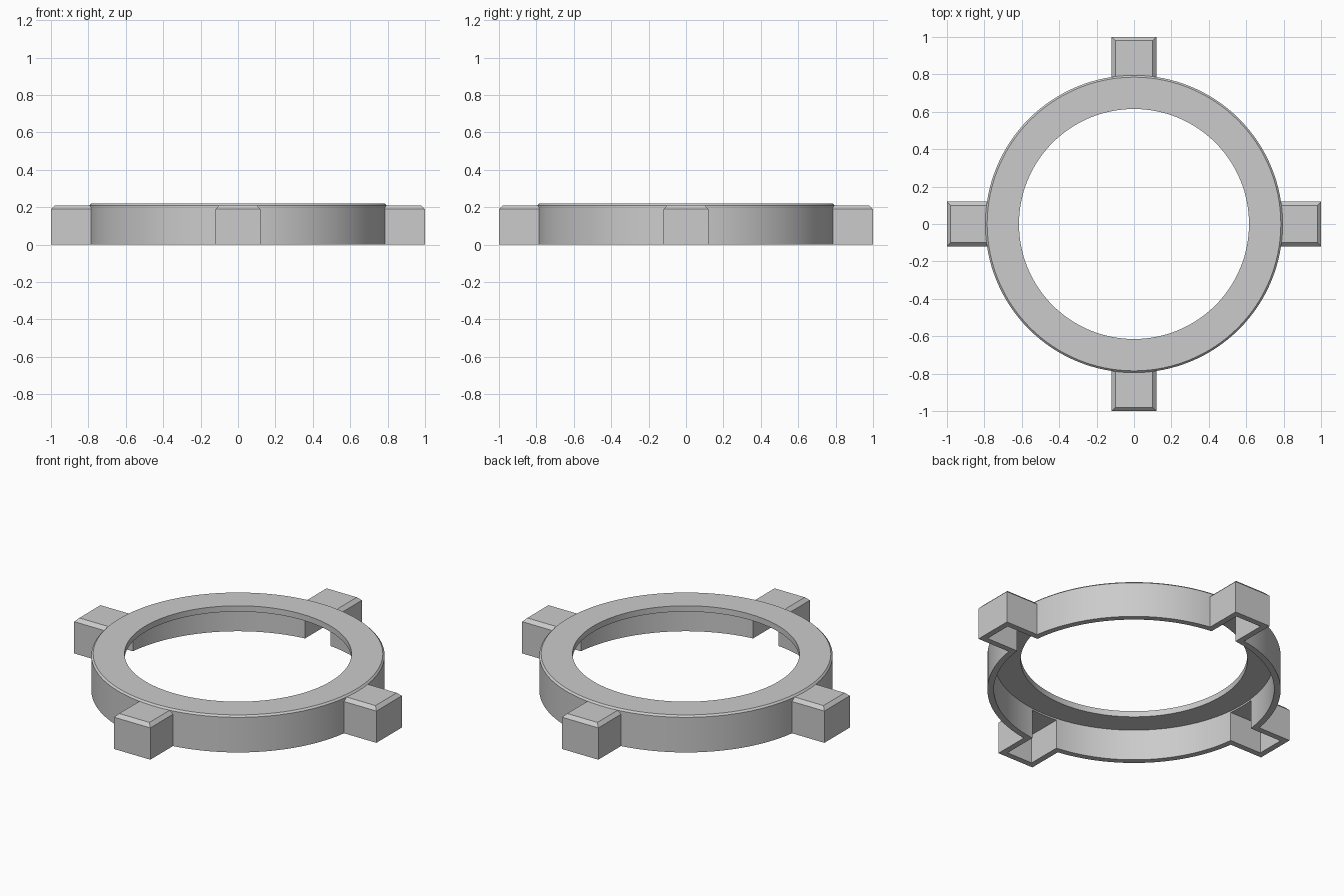
import bpy
import bmesh
from math import cos, sin, pi, radians

cube = bpy.data.objects.get("Cube")
if cube:
    bpy.data.objects.remove(cube, do_unlink=True)

SEGMENTS = 128
WALL = 0.035          # shell thickness
RING_R, RING_TOP, RING_BEVEL = 0.795, 0.22, 0.01
HOLE_R = 0.615
LUG_HALF, LUG_TOP, LUG_BEVEL = 0.12, 0.21, 0.02

grey = bpy.data.materials.new("plain_grey")
grey.use_nodes = True
grey.diffuse_color = (0.6, 0.6, 0.6, 1)
grey.node_tree.nodes["Principled BSDF"].inputs["Base Color"].default_value = (0.6, 0.6, 0.6, 1)


def circle(r, z):
    steps = [2 * pi * i / SEGMENTS for i in range(SEGMENTS)]
    return [(r * cos(a), r * sin(a), z) for a in steps]


def rectangle(hx, hy, z):
    return [(-hx, -hy, z), (hx, -hy, z), (hx, hy, z), (-hx, hy, z)]


def solid(name, *outlines):
    """Closed solid made by joining stacked outlines from bottom to top."""
    bm = bmesh.new()
    loops = [[bm.verts.new(p) for p in outline] for outline in outlines]
    bm.faces.new(loops[0][::-1])
    bm.faces.new(loops[-1])
    for low, high in zip(loops, loops[1:]):
        for i in range(len(low)):
            j = (i + 1) % len(low)
            bm.faces.new((low[i], low[j], high[j], high[i]))
    mesh = bpy.data.meshes.new(name)
    bm.to_mesh(mesh)
    bm.free()
    mesh.materials.append(grey)
    obj = bpy.data.objects.new(name, mesh)
    bpy.context.collection.objects.link(obj)
    return obj


def combine(target, tool, operation):
    """Apply a boolean and discard the tool."""
    mod = target.modifiers.new("boolean", "BOOLEAN")
    mod.operation, mod.solver, mod.object = operation, "EXACT", tool
    bpy.context.view_layer.objects.active = target
    bpy.ops.object.modifier_apply(modifier=mod.name)
    bpy.data.objects.remove(tool, do_unlink=True)


def bar(name, along_x, *sizes):
    """Bar across the ring; sizes are (half length, half width, z)."""
    return solid(name, *[rectangle(a, b, z) if along_x else rectangle(b, a, z)
                         for a, b, z in sizes])


# Outer ring body with a small bevel on its top edge
ring = solid("ring_with_lugs",
             circle(RING_R, 0),
             circle(RING_R, RING_TOP - RING_BEVEL),
             circle(RING_R - RING_BEVEL, RING_TOP))

# Four chamfered lugs, as two crossed bars
for along_x in (True, False):
    lugs = bar("lug_pair", along_x,
               (1, LUG_HALF, 0),
               (1, LUG_HALF, LUG_TOP - LUG_BEVEL),
               (1 - LUG_BEVEL, LUG_HALF - LUG_BEVEL, LUG_TOP))
    combine(ring, lugs, "UNION")

# Hollow underside, open into the lugs
cavity = solid("ring_cavity", circle(RING_R - WALL, -0.1),
               circle(RING_R - WALL, RING_TOP - WALL))
combine(ring, cavity, "DIFFERENCE")
for along_x in (True, False):
    hollow = bar("lug_cavity", along_x,
                 (1 - WALL, LUG_HALF - WALL, -0.1),
                 (1 - WALL, LUG_HALF - WALL, LUG_TOP - WALL))
    combine(ring, hollow, "DIFFERENCE")

# Central opening
hole = solid("centre_hole", circle(HOLE_R, -0.1), circle(HOLE_R, 0.4))
combine(ring, hole, "DIFFERENCE")

bpy.ops.object.select_all(action="DESELECT")
ring.select_set(True)
bpy.context.view_layer.objects.active = ring
bpy.ops.object.shade_smooth_by_angle(angle=radians(30))
